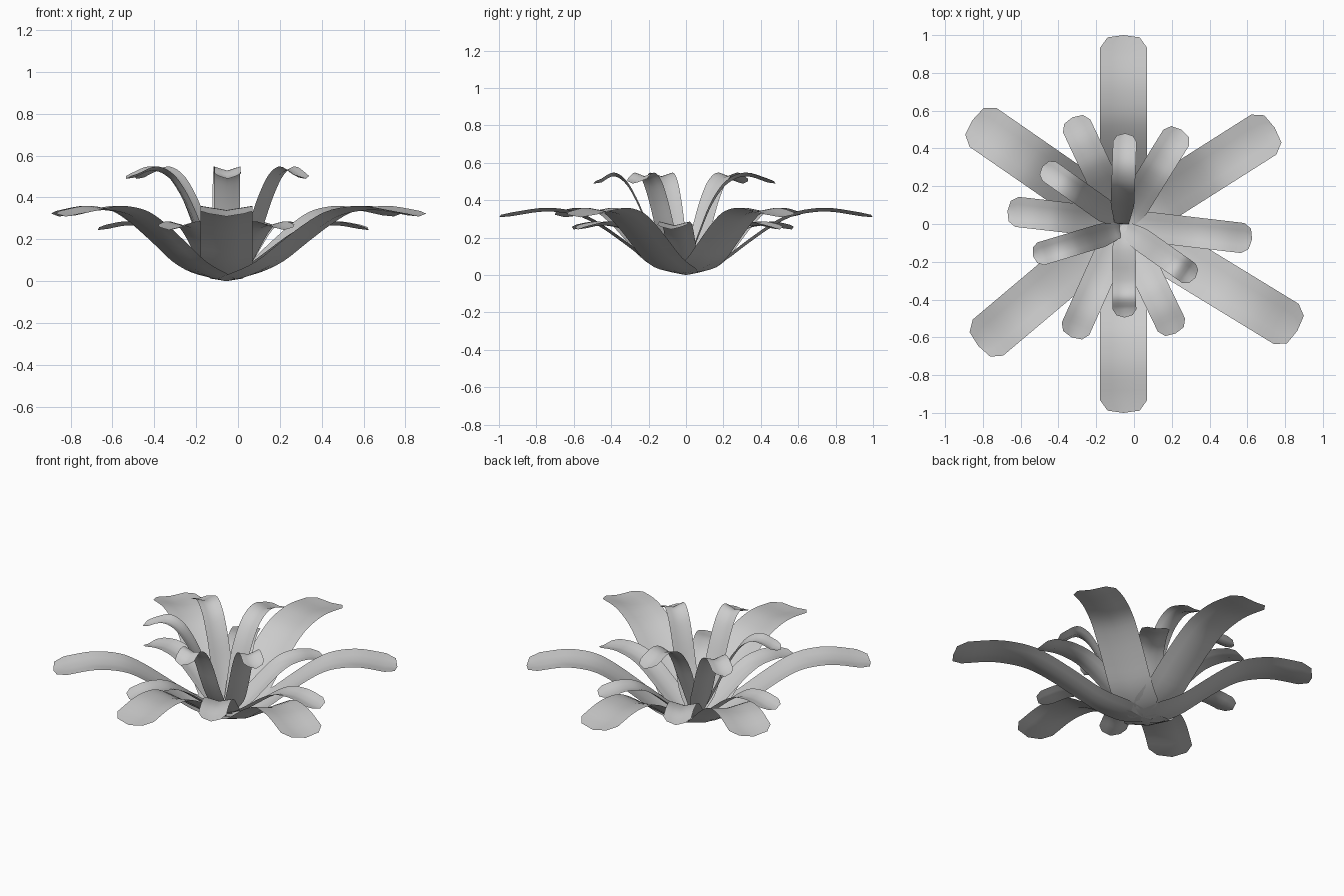
import bpy
from mathutils import Vector

if "Cube" in bpy.data.objects:
    bpy.data.objects.remove(bpy.data.objects["Cube"])

# side profiles of the midrib: (fraction of length, height)
OUTER = [(0, .0), (.1, .022), (.22, .075), (.35, .165), (.48, .25), (.6, .31), (.72, .335), (.84, .338), (1, .315)]
MIDDLE = [(0, .01), (.12, .035), (.25, .088), (.38, .15), (.5, .205), (.62, .245), (.74, .262), (.86, .265), (1, .25)]
INNER = [(0, .01), (.2, .09), (.37, .22), (.51, .36), (.62, .45), (.7, .495), (.79, .523), (.88, .525), (1, .495)]


def smooth_path(pts, n=3):
    """Catmull-Rom resample of a 2D profile."""
    v = [Vector(p) for p in pts]
    v = [2 * v[0] - v[1]] + v + [2 * v[-1] - v[-2]]
    out = []
    for i in range(1, len(v) - 2):
        a, b, c, d = v[i - 1:i + 3]
        for j in range(n):
            t = j / n
            out.append(0.5 * (2 * b + (c - a) * t + (2 * a - 5 * b + 4 * c - d) * t * t
                              + (3 * b - a - 3 * c + d) * t ** 3))
    return out + [v[-2]]


def leaf(name, base, tip, width, profile, steep=1.0, fold=.02):
    base, tip = Vector(base), Vector(tip)
    length = (tip - base).length
    fwd = (tip - base) / length
    side = Vector((-fwd.y, fwd.x))
    blunt = .2 * width + .018                     # length of the blunt tip
    path = [(r ** steep, z) for r, z in smooth_path(profile)]
    end = length - blunt
    # stations: distance along leaf, height, width factor
    rows = [(r * end, z, min(1, .6 + r * end / .1 * .4)) for r, z in path]
    z1 = path[-1][1]
    rows.append((length, z1 - .006, .68))
    cols = (1, .5, 0, -.5, -1)
    verts = []
    for i, (s, z, w) in enumerate(rows):
        for u in cols:
            d = s - (.012 * abs(u) if i == len(rows) - 1 else 0)
            p = base + fwd * d + side * (u * w * width / 2)
            verts.append((p.x, p.y, z + fold * abs(u) * w))
    n = len(cols)
    faces = [(i * n + j, i * n + j + 1, (i + 1) * n + j + 1, (i + 1) * n + j)
             for i in range(len(rows) - 1) for j in range(n - 1)]
    me = bpy.data.meshes.new(name)
    me.from_pydata(verts, [], faces)
    me.polygons.foreach_set("use_smooth", [True] * len(faces))
    # leaf faces look upward
    if sum(p.normal.z for p in me.polygons) < 0:
        me.flip_normals()
    ob = bpy.data.objects.new(name, me)
    bpy.context.collection.objects.link(ob)


C = (-.06, 0)

# large outer leaves
for i, t in enumerate([(-.055, 1), (.745, .51), (.865, -.565), (-.055, -1), (-.825, -.645), (-.855, .55)]):
    straight = abs(t[0]) < .1
    leaf(f"outer_leaf_{i + 1}", (-.055, 0) if straight else C, t, .25, OUTER, 1 if straight else .93)

# middle ring
for i, t in enumerate([(.625, -.08), (.25, .5), (-.325, .565), (-.67, .07), (-.33, -.6), (.22, -.58)]):
    leaf(f"middle_leaf_{i + 1}", C, t, .16, MIDDLE)

# steep inner leaves: base, tip, steepness
inner = [((-.065, .0), (-.047, .48), 1.8), ((-.07, .01), (-.485, .305), 1.35),
         ((-.07, -.03), (-.535, -.17), 1.35), ((-.055, -.03), (-.05, -.495), .97),
         ((-.05, -.02), (.325, -.285), 1.0)]
for i, (b, t, k) in enumerate(inner):
    leaf(f"inner_leaf_{i + 1}", b, t, .125, INNER, k)
